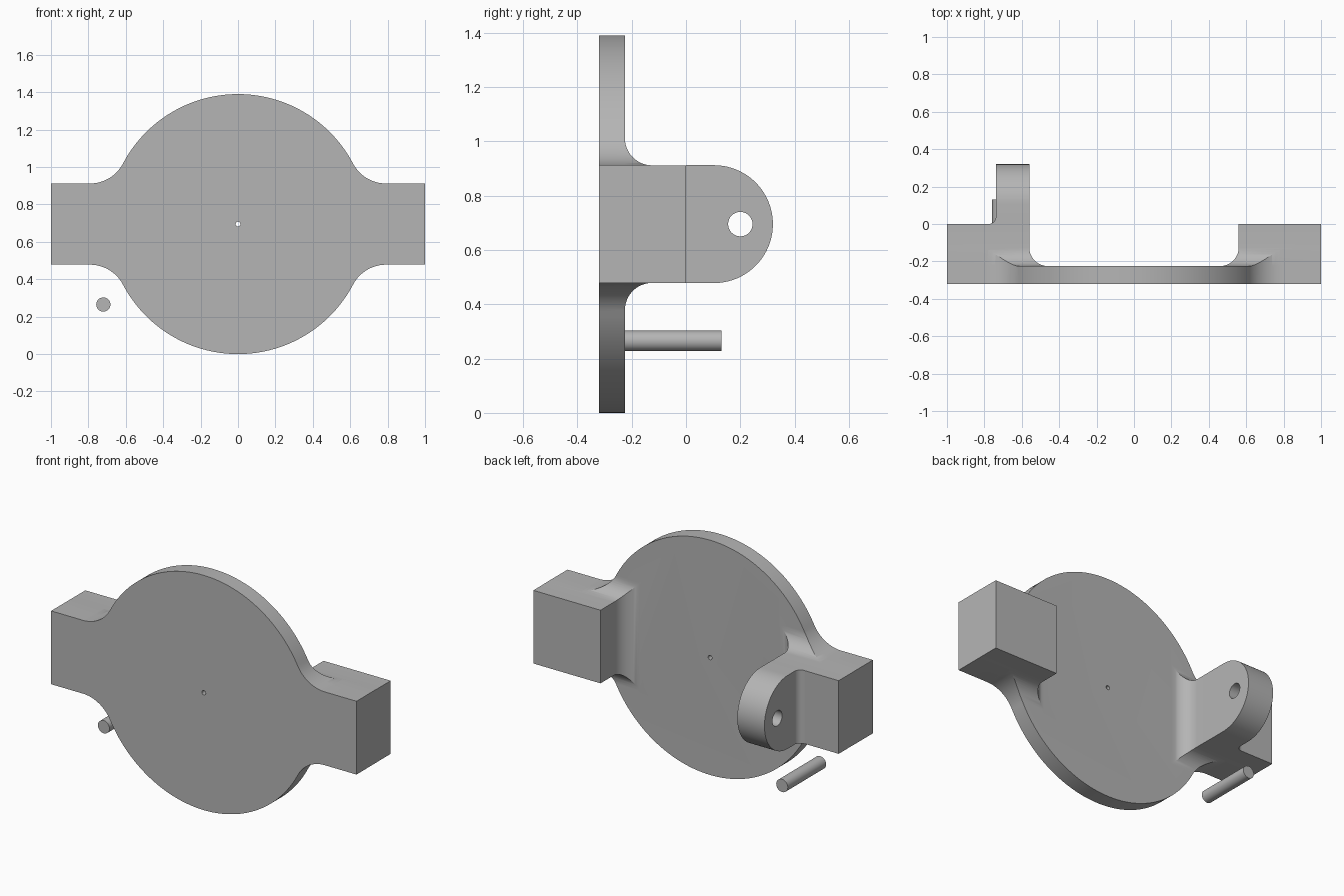
import bpy, bmesh
from math import pi, sin, cos, atan2, sqrt, radians
from mathutils import Matrix, Vector

cube = bpy.data.objects.get("Cube")
if cube:
    bpy.data.objects.remove(cube, do_unlink=True)

R, H, F = 0.695, 0.217, 0.2        # disc radius, arm half height, outline fillet
FRONT, PLATE_BACK, TIP = -0.32, -0.225, 0.32
INNER, BLEND = 0.56, 0.10          # inner face of the arm blocks, blend radius

grey = bpy.data.materials.new("light_grey")
grey.use_nodes = True
colour = (0.46, 0.46, 0.46, 1)
grey.diffuse_color = colour
grey.node_tree.nodes["Principled BSDF"].inputs["Base Color"].default_value = colour


def arc(cx, cy, r, a, b, n):
    return [(cx + r * cos(a + (b - a) * i / n), cy + r * sin(a + (b - a) * i / n))
            for i in range(n + 1)]


def loft(name, rings):
    """Closed solid through rings of equal point count."""
    bm = bmesh.new()
    loops = [[bm.verts.new(p) for p in ring] for ring in rings]
    n = len(loops[0])
    for a, b in zip(loops, loops[1:]):
        for i in range(n):
            j = (i + 1) % n
            bm.faces.new((a[i], a[j], b[j], b[i]))
    bm.faces.new(loops[0])
    bm.faces.new(loops[-1])
    bmesh.ops.recalc_face_normals(bm, faces=bm.faces)
    mesh = bpy.data.meshes.new(name)
    bm.to_mesh(mesh)
    bm.free()
    mesh.materials.append(grey)
    obj = bpy.data.objects.new(name, mesh)
    bpy.context.collection.objects.link(obj)
    return obj


def prism_y(name, pts, a, b):
    return loft(name, [[(x, y, R + z) for x, z in pts] for y in (a, b)])


def select(obj):
    bpy.ops.object.select_all(action='DESELECT')
    obj.select_set(True)
    bpy.context.view_layer.objects.active = obj


def boolean(obj, other, operation):
    other.hide_render = True
    mod = obj.modifiers.new("cut", 'BOOLEAN')
    mod.operation, mod.object, mod.solver = operation, other, 'EXACT'
    select(obj)
    bpy.ops.object.modifier_apply(modifier=mod.name)
    bpy.data.objects.remove(other, do_unlink=True)


# Outline: disc flowing into two arms through rounded corners
cx = sqrt((R + F) ** 2 - (H + F) ** 2)
meet = atan2(H + F, cx)
quarter = ([(1, H)] + arc(cx, H + F, F, 1.5 * pi, pi + meet, 16)
           + arc(0, 0, R, meet, pi / 2, 40)[1:])
back = quarter[::-1][1:]
outline = (quarter + [(-x, z) for x, z in back]
           + [(-x, -z) for x, z in quarter] + [(x, -z) for x, z in back[:-1]]
           + [(1, -H)])

body = prism_y("disc_plate", outline, FRONT, PLATE_BACK)

# Arm blocks, flaring into the back of the plate
for name, side in (("left_block", 1), ("right_block", -1)):
    levels = [(PLATE_BACK - 0.05, BLEND)]
    for i in range(13):
        a = i / 12 * pi / 2
        levels.append((PLATE_BACK + BLEND * (1 - cos(a)), BLEND * (1 - sin(a))))
    levels.append((0, 0))
    rings = []
    for y, d in levels:
        x0, h = INNER - d, H - 0.0005 + d
        rings.append([(side * x, y, R + z) for x, z in
                      ((x0, -h), (1.1, -h), (1.1, h), (x0, h))])
    block = loft(name, rings)
    boolean(block, prism_y("trim", outline, FRONT - 0.1, 0.1), 'INTERSECT')
    boolean(body, block, 'UNION')

# Small centre hole
boolean(body, prism_y("cutter", arc(0, 0, 0.013, 0, 2 * pi, 12)[:-1], -0.5, 0), 'DIFFERENCE')

# Rounded lug with pivot hole
lug_profile = [(0, -H)] + arc(TIP - H, 0, H, -pi / 2, pi / 2, 40) + [(0, H)]
lug = loft("pivot_lug", [[(x, y, R + z) for y, z in lug_profile] for x in (-0.738, -INNER)])
hole = arc(0.2, 0, 0.045, 0, 2 * pi, 32)[:-1]
boolean(lug, loft("cutter", [[(x, y, R + z) for y, z in hole] for x in (-0.9, -0.4)]),
        'DIFFERENCE')

# Fillet strip at the outer foot of the lug
strip = [(-0.738, 0)] + arc(-0.778, 0.04, 0.04, 0, -pi / 2, 10)
fillet = loft("lug_fillet", [[(x, y, R + z) for x, y in strip] for z in (-H, H)])

# Loose pin below the lug
pin = prism_y("pin", arc(-0.72, 0.265 - R, 0.038, 0, 2 * pi, 32)[:-1], PLATE_BACK - 0.003, 0.13)

for obj in (body, lug, fillet, pin):
    select(obj)
    bpy.ops.object.shade_smooth_by_angle(angle=radians(25))
